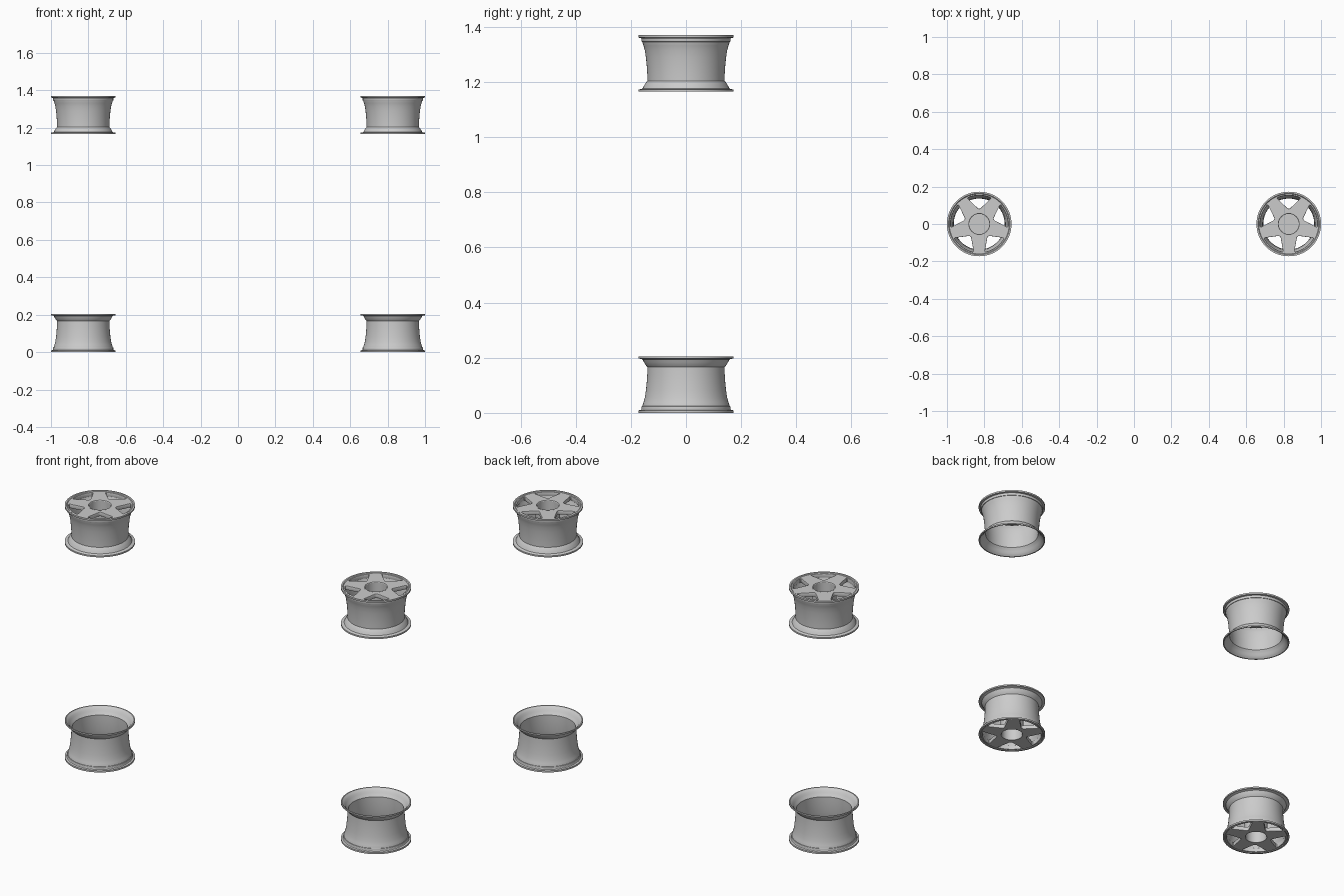
import bpy, bmesh, math
from mathutils import Matrix

if "Cube" in bpy.data.objects:
    bpy.data.objects.remove(bpy.data.objects["Cube"])

CX = 0.8275      # wheel centre offset in x
H = 0.205        # wheel width
R = 0.1725       # lip radius
SEG = 96


def finish(obj, angle=30):
    bpy.ops.object.select_all(action='DESELECT')
    obj.select_set(True)
    bpy.context.view_layer.objects.active = obj
    bpy.ops.object.shade_smooth_by_angle(angle=math.radians(angle))


def lathe(name, pts, closed):
    """Spin an (r, z) profile around z."""
    bm = bmesh.new()
    vs = [bm.verts.new((r, 0, z)) for r, z in pts]
    es = [bm.edges.new((a, b)) for a, b in zip(vs, vs[1:])]
    if closed:
        es.append(bm.edges.new((vs[-1], vs[0])))
    bmesh.ops.spin(bm, geom=vs + es, cent=(0, 0, 0), axis=(0, 0, 1),
                   angle=2 * math.pi, steps=SEG, use_merge=True)
    bmesh.ops.remove_doubles(bm, verts=bm.verts, dist=1e-5)
    bmesh.ops.recalc_face_normals(bm, faces=bm.faces)
    me = bpy.data.meshes.new(name)
    bm.to_mesh(me)
    bm.free()
    obj = bpy.data.objects.new(name, me)
    bpy.context.collection.objects.link(obj)
    finish(obj)
    return obj


def polar(r, deg):
    a = math.radians(deg)
    return r * math.cos(a), r * math.sin(a)


def window(mid):
    """Rounded triangular opening between two spokes."""
    pts = [polar(0.155, mid + d) for d in range(-23, 24, 2)]
    pts += [polar(0.151, mid + 25), polar(0.145, mid + 24.5)]
    pts += [polar(0.083, mid + 6), polar(0.080, mid + 2)]
    pts += [polar(0.080, mid - 2), polar(0.083, mid - 6)]
    pts += [polar(0.145, mid - 24.5), polar(0.151, mid - 25)]
    return pts


# Wheel is modelled with its spoked face up, z from -H/2 to H/2
top, bot = H / 2, -H / 2
# (radius, depth from the face): outside of the barrel, then back up the inside
outer = [(R, 0), (R, .009), (.163, .011), (.159, .017), (.157, .03), (.154, .038),
         (.1495, .055), (.1455, .08), (.1425, .11), (.1405, .14), (.140, .166),
         (.147, .174), (.1525, .184), (.157, .193), (.163, .196), (R, .197), (R, H)]
inner = [(.167, H), (.160, .199), (.154, .193), (.149, .184), (.143, .176), (.136, .167),
         (.1365, .14), (.1385, .11), (.1415, .08), (.1455, .055), (.150, .038),
         (.1555, .028), (.1565, .01), (.160, .003), (.164, 0)]
barrel = lathe("rim_barrel", [(r, top - d) for r, d in outer + inner], True)

# Spoked face: filled flat outline with five windows and a hub opening
cu = bpy.data.curves.new("spoke_face", 'CURVE')
cu.dimensions = '2D'
cu.fill_mode = 'BOTH'
cu.extrude = 0.009
cu.bevel_depth = 0.002
cu.bevel_resolution = 1
circle = lambda r: [polar(r, 360 * i / SEG) for i in range(SEG)]
loops = [circle(0.159), circle(0.057)] + [window(90 + 72 * k) for k in range(5)]
for pts in loops:
    sp = cu.splines.new('POLY')
    sp.points.add(len(pts) - 1)
    for p, (x, y) in zip(sp.points, pts):
        p.co = (x, y, 0, 1)
    sp.use_cyclic_u = True
face = bpy.data.objects.new("spoke_face", cu)
bpy.context.collection.objects.link(face)
bpy.ops.object.select_all(action='DESELECT')
face.select_set(True)
bpy.context.view_layer.objects.active = face
bpy.ops.object.convert(target='MESH')
face = bpy.context.view_layer.objects.active
face.data.transform(Matrix.Translation((0, 0, top - 0.0135)))
finish(face)

# Hub cup: deep recess with a closed floor
hub = lathe("hub_cup", [(r, top - d) for r, d in [
    (0, .075), (.054, .075), (.054, .005), (.056, .002), (.060, .002),
    (.060, .081), (0, .081)]], False)

# Four wheels: upper pair faces up, lower pair is turned over to face down
parts = [barrel, face, hub]
for side, sx in (("left", -1), ("right", 1)):
    for level, z, turn in (("upper", 1.37 - H / 2, 0), ("lower", H / 2, math.pi)):
        for part in parts:
            o = bpy.data.objects.new(f"{level}_{side}_{part.name}", part.data)
            o.matrix_world = Matrix.Translation((sx * CX, 0, z)) @ Matrix.Rotation(turn, 4, 'Y')
            bpy.context.collection.objects.link(o)
for part in parts:
    bpy.data.objects.remove(part)
